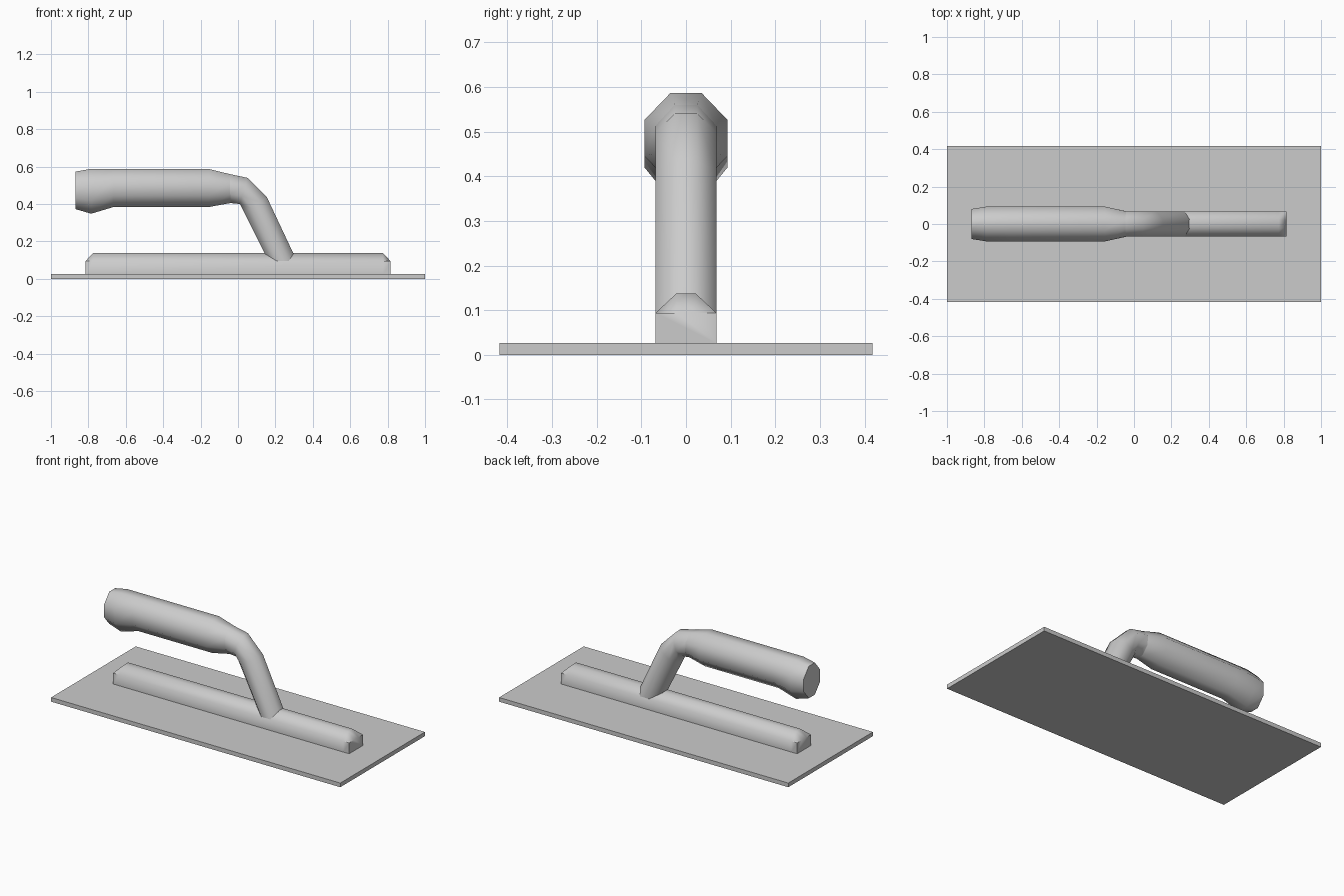
import bpy, bmesh, math

cube = bpy.data.objects.get("Cube")
if cube:
    bpy.data.objects.remove(cube, do_unlink=True)

# Single material
grey = bpy.data.materials.new("plain grey")
grey.use_nodes = True
COLOUR = (0.6, 0.6, 0.6, 1)
grey.diffuse_color = COLOUR
grey.node_tree.nodes["Principled BSDF"].inputs["Base Color"].default_value = COLOUR


def loft(name, rings, smooth=True):
    """Skin a list of equal-sized point rings and cap both ends."""
    bm = bmesh.new()
    loops = [[bm.verts.new(p) for p in ring] for ring in rings]
    n = len(loops[0])
    for a, b in zip(loops, loops[1:]):
        for i in range(n):
            j = (i + 1) % n
            bm.faces.new((a[i], a[j], b[j], b[i]))
    bm.faces.new(loops[0])
    bm.faces.new(loops[-1])
    bmesh.ops.remove_doubles(bm, verts=bm.verts, dist=1e-5)
    bmesh.ops.recalc_face_normals(bm, faces=bm.faces)
    mesh = bpy.data.meshes.new(name)
    bm.to_mesh(mesh)
    bm.free()
    mesh.materials.append(grey)
    obj = bpy.data.objects.new(name, mesh)
    bpy.context.collection.objects.link(obj)
    if smooth:
        bpy.ops.object.select_all(action='DESELECT')
        obj.select_set(True)
        bpy.context.view_layer.objects.active = obj
        bpy.ops.object.shade_smooth_by_angle(angle=math.radians(50))
    return obj


def octagon(top, bottom, half):
    """Eight-sided section spanning a top and a bottom (x, z) point."""
    shape = [(0.37, 0), (1, 0.3), (1, 0.7), (0.37, 1)]
    shape += [(-y, t) for y, t in reversed(shape)]
    return [(top[0] + (bottom[0] - top[0]) * t, y * half,
             top[1] + (bottom[1] - top[1]) * t) for y, t in shape]


# Flat blade
L, W, T = 1.0, 0.418, 0.026
loft("blade", [[(-L, -W, z), (L, -W, z), (L, W, z), (-L, W, z)] for z in (0, T)], False)

# Mounting rail with bevelled top and ends
HALF, SHOULDER, CREST = 0.068, 0.094, 0.137


def rail_ring(x, ridge, crest):
    return [(x, -HALF, T), (x, -HALF, SHOULDER), (x, -ridge, crest),
            (x, ridge, crest), (x, HALF, SHOULDER), (x, HALF, T)]


end_ring = (0.816, 0.022, SHOULDER)
inner_ring = (0.775, 0.022, CREST)
loft("rail", [rail_ring(-end_ring[0], *end_ring[1:]), rail_ring(-inner_ring[0], *inner_ring[1:]),
              rail_ring(*inner_ring), rail_ring(*end_ring)])

# Grip with flared butt
neck = ((-0.045, 0.56), (-0.04, 0.405), 0.068)
grip = [((-0.87, 0.573), (-0.87, 0.373), 0.08),
        ((-0.79, 0.587), (-0.785, 0.348), 0.093),
        ((-0.665, 0.587), (-0.665, 0.384), 0.093),
        ((-0.155, 0.587), (-0.155, 0.384), 0.093),
        neck]
loft("grip", [octagon(*r) for r in grip])

# Bent stem joining grip to rail
stem = [neck,
        ((0.05, 0.54), (0.01, 0.40), HALF),
        ((0.155, 0.435), (0.033, 0.355), HALF),
        ((0.315, 0.095), (0.163, 0.095), HALF)]
loft("stem", [octagon(*r) for r in stem])
